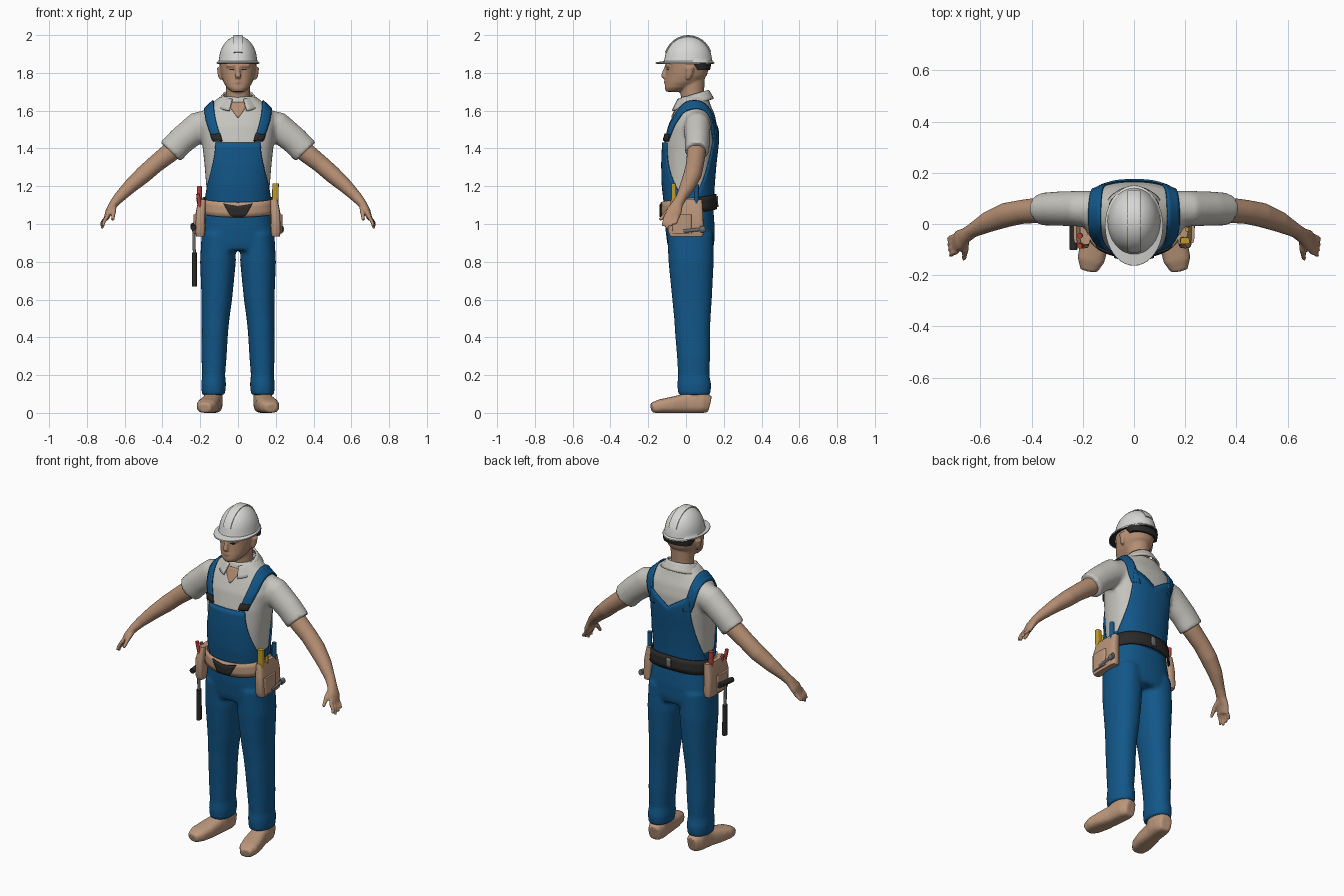
import bpy, bmesh
from math import sin, cos, pi, copysign
from mathutils import Vector
from mathutils.bvhtree import BVHTree

if "Cube" in bpy.data.objects:
    bpy.data.objects.remove(bpy.data.objects["Cube"])


def material(name, rgb):
    m = bpy.data.materials.new(name)
    m.use_nodes = True
    m.diffuse_color = (*rgb, 1)
    m.node_tree.nodes["Principled BSDF"].inputs["Base Color"].default_value = (*rgb, 1)
    return m


SHIRT = material("shirt grey", (.56, .55, .51))
HELMET = material("helmet white", (.68, .68, .66))
BLUE = material("work blue", (.006, .095, .25))
SKIN = material("skin", (.46, .27, .17))
TAN = material("tan leather", (.5, .31, .2))
BLACK = material("black", (.025, .024, .023))
STEEL = material("steel", (.16, .16, .17))
YELLOW = material("tool yellow", (.55, .33, .02))
RED = material("tool red", (.5, .05, .04))
X, Y = Vector((1, 0, 0)), Vector((0, 1, 0))


def level(z, half, front, back, x=0):
    """Horizontal ring from its half width and its front and back."""
    return (x, (front + back) / 2, z, half, (back - front) / 2)


def loft(bm, rings, ref=None, p=2, n=24, s=1, caps=(True, True)):
    """Skin a row of superellipse rings; ref turns them square to the path."""
    pts = [Vector(r[:3]) for r in rings]
    rows = []
    for i, (c, r) in enumerate(zip(pts, rings)):
        a, b = X, Y
        if ref:
            t = (pts[min(i + 1, len(pts) - 1)] - pts[max(i - 1, 0)]).normalized()
            a = (ref - t * ref.dot(t)).normalized()
            b = t.cross(a)
        row = []
        for k in range(n):
            u, v = cos(2 * pi * k / n), sin(2 * pi * k / n)
            u, v = copysign(abs(u) ** (2 / p), u), copysign(abs(v) ** (2 / p), v)
            co = c + a * u * r[3] + b * v * r[4]
            row.append(bm.verts.new((co.x * s, co.y, max(co.z, 0))))
        rows.append(row)
    for r0, r1 in zip(rows, rows[1:]):
        for k in range(n):
            bm.faces.new((r0[k], r0[k - 1], r1[k - 1], r1[k]))
    for row, cap in zip((rows[0], rows[-1]), caps):
        if cap:
            bm.faces.new(row)


def finish(bm, name, mat, voxel=0, smooth=4, subsurf=0, thick=0, angle=.7):
    bmesh.ops.recalc_face_normals(bm, faces=bm.faces[:])
    me = bpy.data.meshes.new(name)
    bm.to_mesh(me)
    bm.free()
    me.materials.append(mat)
    me.shade_smooth()
    ob = bpy.data.objects.new(name, me)
    bpy.context.collection.objects.link(ob)
    if voxel:
        m = ob.modifiers.new("blend", "REMESH")
        m.mode, m.voxel_size, m.use_smooth_shade = "VOXEL", voxel, True
        m = ob.modifiers.new("soften", "SMOOTH")
        m.factor, m.iterations = .5, smooth
    else:
        me.set_sharp_from_angle(angle=angle)
    if subsurf:
        ob.modifiers.new("round", "SUBSURF").levels = subsurf
        ob.modifiers["round"].render_levels = subsurf
    if thick:
        m = ob.modifiers.new("thickness", "SOLIDIFY")
        m.thickness, m.offset = thick, 0
    return ob


def solid(name, mat, rings, ref=None, p=2, s=1, **kw):
    bm = bmesh.new()
    loft(bm, rings, ref, p, s=s)
    return finish(bm, name, mat, **kw)


def rod(name, mat, a, b, r, r2=None, p=2):
    ref = X if abs(a[0] - b[0]) < .05 else Y
    return solid(name, mat, [(*a, r, r2 or r), (*b, r, r2 or r)], ref, p)


def sheet(name, mat, fn, nu=24, nv=12, thick=.008):
    """Grid of fn(u, v) with u from -1 to 1 and v from 0 to 1."""
    bm = bmesh.new()
    g = [[bm.verts.new(fn(2 * i / nu - 1, j / nv)) for i in range(nu + 1)] for j in range(nv + 1)]
    for j in range(nv):
        for i in range(nu):
            bm.faces.new((g[j][i], g[j][i + 1], g[j + 1][i + 1], g[j + 1][i]))
    return finish(bm, name, mat, thick=thick)


def surface(ob):
    bpy.context.view_layer.update()
    return BVHTree.FromObject(ob, bpy.context.evaluated_depsgraph_get())


def onto(tree, centre, out, off):
    """Point on a surface, seen from the centre along the outward direction."""
    centre, out = Vector(centre), Vector(out).normalized()
    hit = tree.ray_cast(centre + out, -out)[0]
    return (hit or centre) + out * off


def around(tree, a, z, off):
    return onto(tree, (0, .02, z), (sin(a), -cos(a), 0), off)


# Shirt with sleeves
bm = bmesh.new()
loft(bm, [level(*r) for r in (
    (1.0, .16, -.09, .13), (1.1, .163, -.105, .135), (1.2, .168, -.117, .14), (1.32, .178, -.12, .15),
    (1.43, .19, -.115, .163), (1.52, .203, -.095, .165), (1.58, .195, -.068, .152),
    (1.63, .15, -.045, .13), (1.675, .095, -.03, .115))], p=2.4, n=40)
for s in (1, -1):
    loft(bm, [(.1, .06, 1.55, .07, .07), (.21, .06, 1.515, .07, .08),
              (.3, .06, 1.442, .067, .074), (.358, .058, 1.382, .064, .074)], Y, s=s)
shirt = surface(finish(bm, "shirt", SHIRT, voxel=.011))

# Trousers
bm = bmesh.new()
loft(bm, [level(*r) for r in (
    (1.2, .165, -.112, .14), (1.08, .174, -.115, .145), (.98, .19, -.11, .152),
    (.9, .195, -.1, .15), (.86, .185, -.09, .14))], p=2.4, n=40)
for s in (1, -1):
    loft(bm, [level(*r) for r in (
        (.95, .09, -.1, .145, .103), (.8, .095, -.093, .147, .106), (.6, .081, -.073, .137, .112),
        (.5, .074, -.063, .13, .119), (.42, .07, -.058, .128, .123), (.3, .067, -.048, .128, .127),
        (.2, .061, -.042, .124, .129), (.15, .066, -.046, .134, .129), (.095, .061, -.042, .13, .13))], p=2.2, s=s)
trousers = surface(finish(bm, "trousers", BLUE, voxel=.011))

# Bib, back panel, straps and strap buckles
def panel_angle(u, v):
    return u * (.77 + .85 * (1 - v) ** 2)


sheet("front_bib", BLUE, lambda u, v: around(shirt, panel_angle(u, v), 1.08 + .35 * v, .008))
sheet("back_panel", BLUE, lambda u, v: around(
    shirt, pi + panel_angle(u, v), 1.08 + (.38 + .08 * abs(u)) * v, .008))
for s, side in ((1, "left"), (-1, "right")):
    def strap(t, u, off, half=.023):
        x = s * (.112 + .042 * sin(t) + half * u)
        return onto(shirt, (x, .03, 1.45), (0, -cos(t), sin(t)), off)
    sheet(side + "_strap", BLUE, lambda u, v: strap(-.1 + v * (pi + .1), u, .008), 4, 32)
    sheet(side + "_strap_buckle", BLACK, lambda u, v: strap(-.06 + .26 * v, u, .016, .026), 4, 3)

# Head, neck, nose, lips, brows and ears
bm = bmesh.new()
loft(bm, [level(*r) for r in ((1.58, .068, -.02, .1), (1.7, .064, -.03, .096), (1.78, .066, -.04, .1))])
loft(bm, [level(*r) for r in (
    (1.7, .034, -.106, -.03), (1.72, .058, -.113, .02), (1.75, .077, -.11, .075), (1.785, .088, -.106, .11),
    (1.82, .094, -.103, .12), (1.87, .097, -.106, .122), (1.93, .08, -.08, .1))], p=2.2, n=32)
loft(bm, [(0, -.1, 1.84, .009, .01), (0, -.116, 1.8, .012, .012), (0, -.122, 1.782, .018, .012),
          (0, -.108, 1.772, .012, .006)], X, n=12)
loft(bm, [(-.026, -.1, 1.75, .006, .006), (0, -.111, 1.752, .009, .009), (.026, -.1, 1.75, .006, .006)], Y, n=10)
for s in (1, -1):
    loft(bm, [(.014, -.105, 1.838, .008, .008), (.062, -.088, 1.838, .009, .007)], Y, n=10, s=s)
    loft(bm, [level(*r) for r in ((1.765, .008, .0, .022, .092), (1.79, .012, .0, .035, .096),
                                  (1.83, .013, -.002, .042, .099))], n=12, s=s)
head = surface(finish(bm, "head", SKIN, voxel=.0065, smooth=3))
for s, side in ((1, "left"), (-1, "right")):
    sheet(side + "_eye", BLACK, lambda u, v: onto(
        head, (s * (.034 + .014 * u), 0, 1.818 + .007 * (v - .5) * (1.1 - u * u)), (0, -1, 0), .002), 8, 2, .002)

# Open neck and collar
sheet("open_neck", SKIN, lambda u, v: onto(
    shirt, (u * (.004 + .058 * v), .03, 1.565 + .08 * v), (0, -1, 0), .003), 6, 6, .003)


def collar(u, v):
    a = pi + u * (pi - .4)
    back = (1 - cos(a)) / 2
    top = Vector((.077 * sin(a), .035 - .082 * cos(a), 1.658 + .05 * back))
    low = Vector((.118 * sin(a), .032 - .112 * cos(a), 1.597 + .066 * back))
    return low.lerp(top, v)


sheet("collar", SHIRT, collar, 32, 4, .01)

# Hard hat with brim, ridge, dark underside and head band
bm = bmesh.new()
dome = [level(1.862 + .133 * sin(a), .101 * cos(a), .012 - .126 * cos(a), .012 + .126 * cos(a))
        for a in [pi / 2 * (.98 - k / 10) for k in range(10)]]
loft(bm, dome + [level(1.862, .103, -.118, .14), level(1.856, .113, -.162, .15),
                 level(1.849, .113, -.163, .151)], n=40, caps=(True, False))
finish(bm, "hard_hat", HELMET)
solid("hat_ridge", HELMET, [(0, .012 - .126 * cos(a), 1.862 + .133 * sin(a), .026, .005)
                            for a in [.35 + k * .2 for k in range(13)]], X, p=3)
solid("hat_underside", BLACK, [level(1.848, .108, -.156, .145), level(1.851, .11, -.158, .147)])
solid("hat_band", BLACK, [level(1.815, .09, .03, .127), level(1.852, .1, -.01, .135)])

# Arms with palm, fingers and thumb
for s, side in ((1, "left"), (-1, "right")):
    bm = bmesh.new()
    loft(bm, [(.3, .058, 1.44, .05, .052), (.36, .055, 1.378, .05, .052), (.44, .047, 1.315, .047, .047),
              (.5, .035, 1.262, .048, .046), (.57, .008, 1.2, .041, .038), (.63, -.025, 1.14, .028, .029),
              (.658, -.045, 1.107, .03, .024), (.682, -.062, 1.07, .041, .019), (.697, -.078, 1.03, .039, .014)], Y, s=s)
    for i in range(4):
        y = -.108 + .021 * i
        bend = .012 * abs(i - 1)
        loft(bm, [(.69, y, 1.045, .01, .011), (.711 + .002 * i, y - .008, 1.01, .01, .01),
                  (.716 + .004 * i, y - .016, .975 + bend, .007, .008)], Y, n=10, s=s)
    loft(bm, [(.655, -.05, 1.1, .014, .016), (.658, -.1, 1.065, .013, .013),
              (.664, -.138, 1.02, .009, .009)], X, n=10, s=s)
    finish(bm, side + "_arm", SKIN, voxel=.006, smooth=3)

    # Boot
    bm = bmesh.new()
    loft(bm, [(.125, .125, .045, .034, .045), (.13, .085, .055, .05, .056), (.14, 0, .05, .049, .052),
              (.155, -.08, .041, .056, .043), (.168, -.14, .035, .053, .036), (.177, -.182, .026, .033, .026)],
         X, p=2.8, s=s)
    loft(bm, [level(*r) for r in ((.03, .05, -.03, .122, .133), (.14, .05, -.02, .115, .13))], s=s)
    finish(bm, side + "_boot", TAN, voxel=.008, smooth=3)

    # Tool pouch with a front pocket
    solid(side + "_pouch", TAN, [level(*r) for r in (
        (.935, .022, -.085, .09, .2), (.96, .027, -.095, .094, .2), (1.06, .026, -.095, .09, .198),
        (1.13, .02, -.08, .085, .19))], p=5, s=s)
    solid(side + "_pocket", TAN, [level(*r) for r in (
        (.95, .012, -.07, .03, .222), (1.05, .014, -.075, .03, .222))], p=4, s=s)


# Belt, tan in front and black behind
def belt(a, v, off):
    return around(trousers, a, 1.097 - .022 * cos(a) + .08 * (v - .5), off)


sheet("front_belt", TAN, lambda u, v: belt(u * 1.75, v, .016), 32, 3)
sheet("back_belt", BLACK, lambda u, v: belt(pi + u * 1.42, v, .016), 32, 3)
sheet("belt_plate", BLACK, lambda u, v: belt(u * (.24 + .24 * v), .04 + v * (.72 + .14 * abs(u)), .023), 12, 4)
sheet("back_buckle", STEEL, lambda u, v: belt(pi + u * .1, .15 + .7 * v, .023), 4, 3)

# Tools in the left pouch
rod("folding_rule", YELLOW, (.195, -.062, 1.03), (.199, -.066, 1.215), .017, .013, 5)
rod("screwdriver_handle", BLUE, (.2, .055, 1.05), (.203, .055, 1.21), .013)
rod("marker", YELLOW, (.205, -.02, 1.05), (.207, -.022, 1.16), .008)
rod("wrench_shaft", STEEL, (.232, -.015, .962), (.232, .08, .972), .007, .009)
rod("wrench_head", STEEL, (.232, .075, .971), (.232, .102, .974), .012, .017)

# Pliers and screwdriver in the right pouch
for i, y in enumerate((-.075, -.04)):
    rod("plier_handle", RED, (-.195, y, 1.05), (-.212, y * 1.15, 1.16 - .02 * i), .01)
rod("red_screwdriver", RED, (-.2, .05, 1.08), (-.205, .055, 1.2), .013)

# Hammer hanging from the right pouch
rod("hammer_grip", BLACK, (-.23, -.04, .67), (-.231, -.04, .85), .013, .017)
rod("hammer_shaft", STEEL, (-.231, -.04, .84), (-.235, -.04, .99), .008, .01)
rod("hammer_head", BLACK, (-.236, -.1, .98), (-.236, .025, .992), .015, .015)
rod("hammer_loop", STEEL, (-.222, -.04, 1.0), (-.246, -.04, 1.0), .02, .008)
